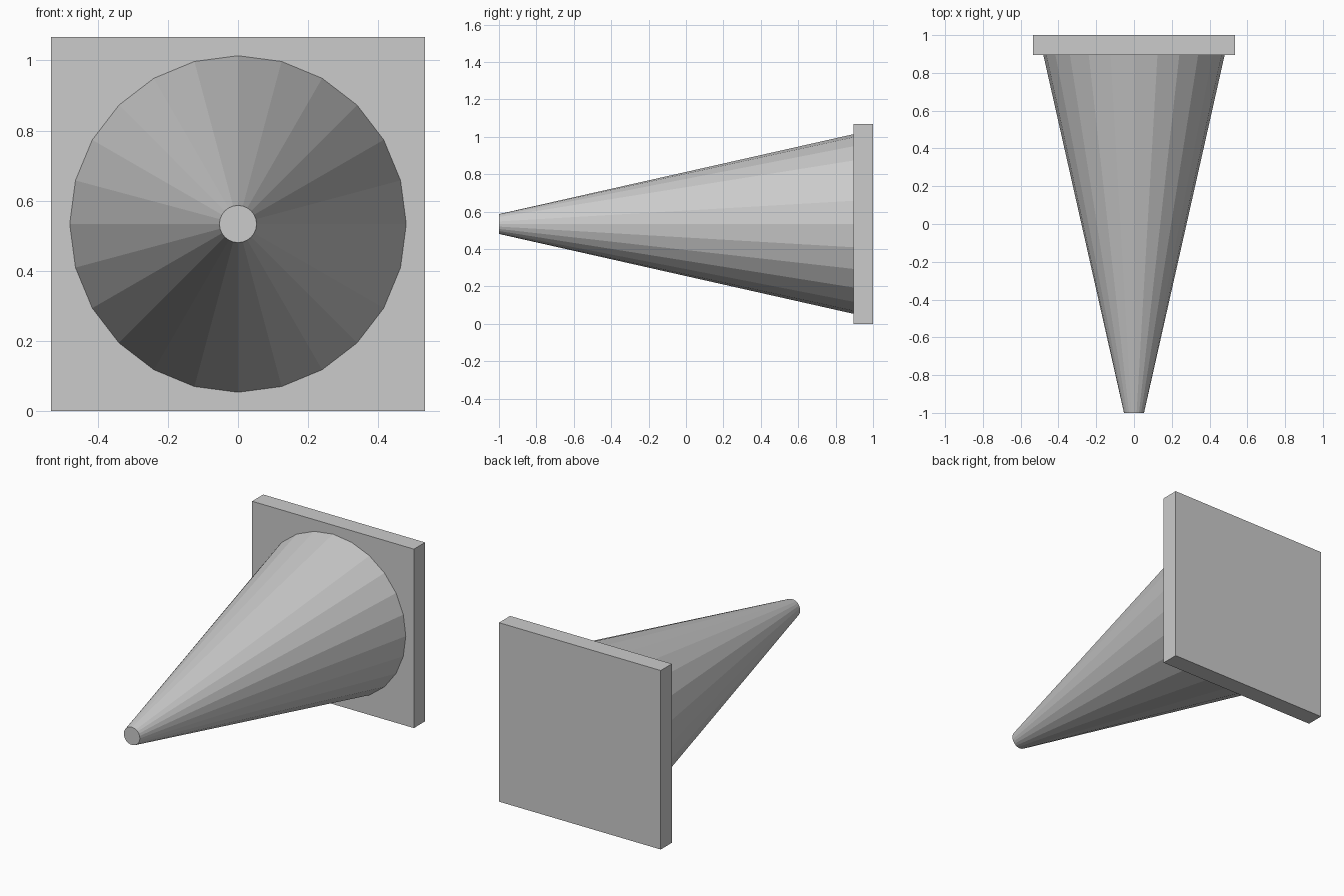
import bpy
import math

cube = bpy.data.objects.get("Cube")
if cube:
    bpy.data.objects.remove(cube, do_unlink=True)

SIDE = 1.067        # width and height of the base plate
THICK = 0.105       # plate thickness
MID = SIDE / 2      # height of the cone axis
FRONT = 1 - THICK   # where the cone meets the plate

grey = bpy.data.materials.new("plain grey")
grey.use_nodes = True
colour = (0.6, 0.6, 0.6, 1)
grey.diffuse_color = colour
grey.node_tree.nodes["Principled BSDF"].inputs["Base Color"].default_value = colour


def finish(name):
    obj = bpy.context.object
    obj.name = name
    obj.data.materials.append(grey)
    return obj


# Square base plate, standing upright at the back
bpy.ops.mesh.primitive_cube_add(size=1, location=(0, 1 - THICK / 2, MID))
plate = finish("base_plate")
plate.scale = (SIDE, THICK, SIDE)

# Faceted cone body with a blunt tip, pointing forward
bpy.ops.mesh.primitive_cone_add(
    vertices=24, radius1=0.48, radius2=0.053, depth=FRONT + 1,
    location=(0, (FRONT - 1) / 2, MID), rotation=(math.pi / 2, 0, 0))
finish("cone_body")
